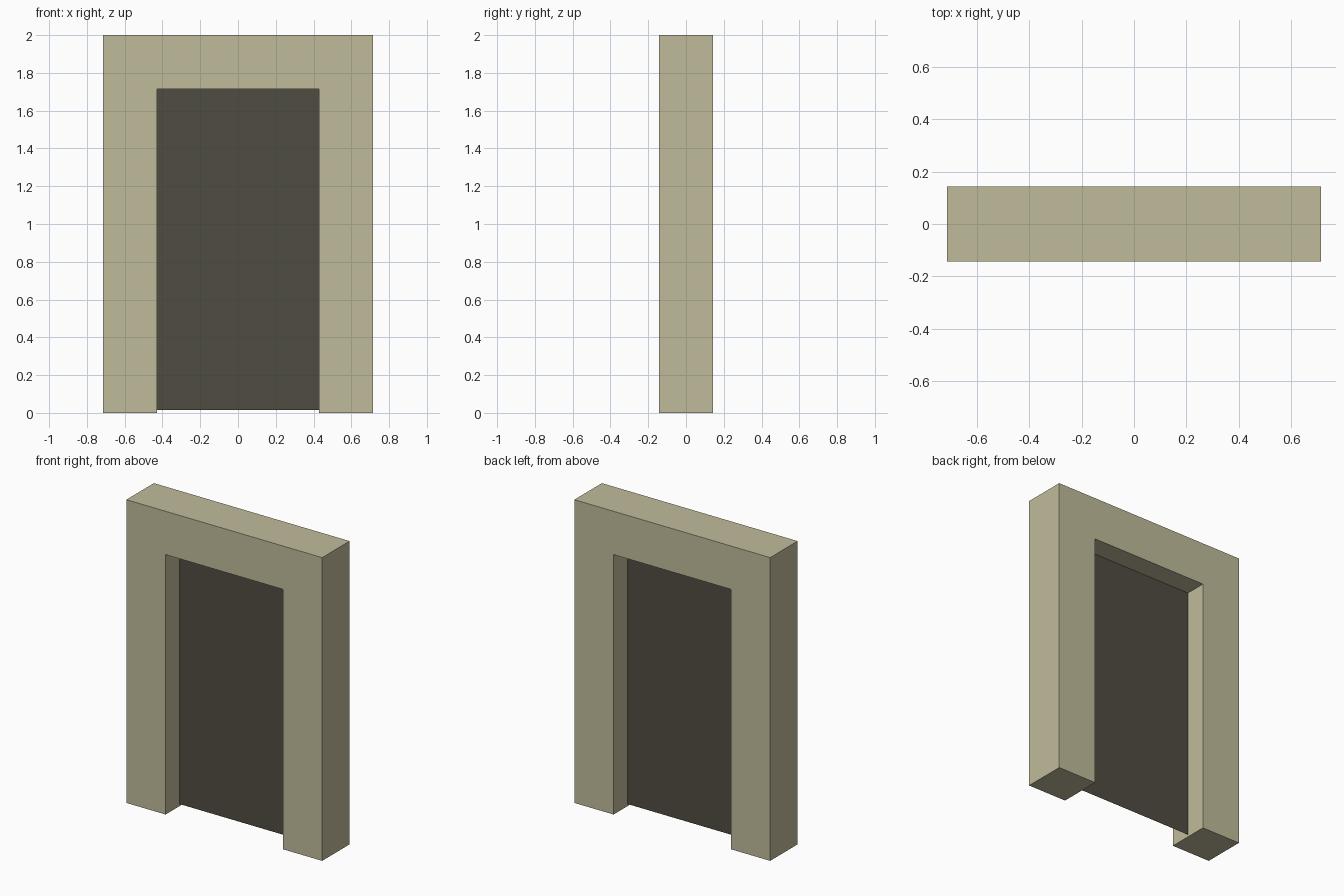
import bpy, bmesh

if "Cube" in bpy.data.objects:
    bpy.data.objects.remove(bpy.data.objects["Cube"])

U = 2 / 7  # one block of the frame


def make_object(name, points, colour, depth=0.0):
    """Flat outline in the xz plane, optionally extruded along y and centred."""
    bm = bmesh.new()
    face = bm.faces.new([bm.verts.new((x, -depth / 2, z)) for x, z in points])
    if depth:
        ext = bmesh.ops.extrude_face_region(bm, geom=[face], use_keep_orig=True)
        moved = [v for v in ext["geom"] if isinstance(v, bmesh.types.BMVert)]
        bmesh.ops.translate(bm, verts=moved, vec=(0, depth, 0))
        bmesh.ops.recalc_face_normals(bm, faces=bm.faces[:])
    mesh = bpy.data.meshes.new(name)
    bm.to_mesh(mesh)
    bm.free()
    mat = bpy.data.materials.new(name + "_colour")
    mat.diffuse_color = (*colour, 1)
    mat.use_nodes = True
    mat.node_tree.nodes["Principled BSDF"].inputs["Base Color"].default_value = mat.diffuse_color
    mesh.materials.append(mat)
    obj = bpy.data.objects.new(name, mesh)
    bpy.context.collection.objects.link(obj)
    return obj


# Door frame: two posts and a lintel as one solid arch
half = [(1.5 * U, 6 * U), (1.5 * U, 0), (2.5 * U, 0), (2.5 * U, 7 * U)]
outline = half + [(-x, z) for x, z in reversed(half)]
make_object("door_frame", outline, (0.53, 0.50, 0.33), depth=U)

# Thin dark sheet filling the opening, just clear of the ground
w, low, high = 0.43, 0.015, 1.718
make_object("opening_panel", [(-w, low), (w, low), (w, high), (-w, high)],
            (0.08, 0.074, 0.053))
